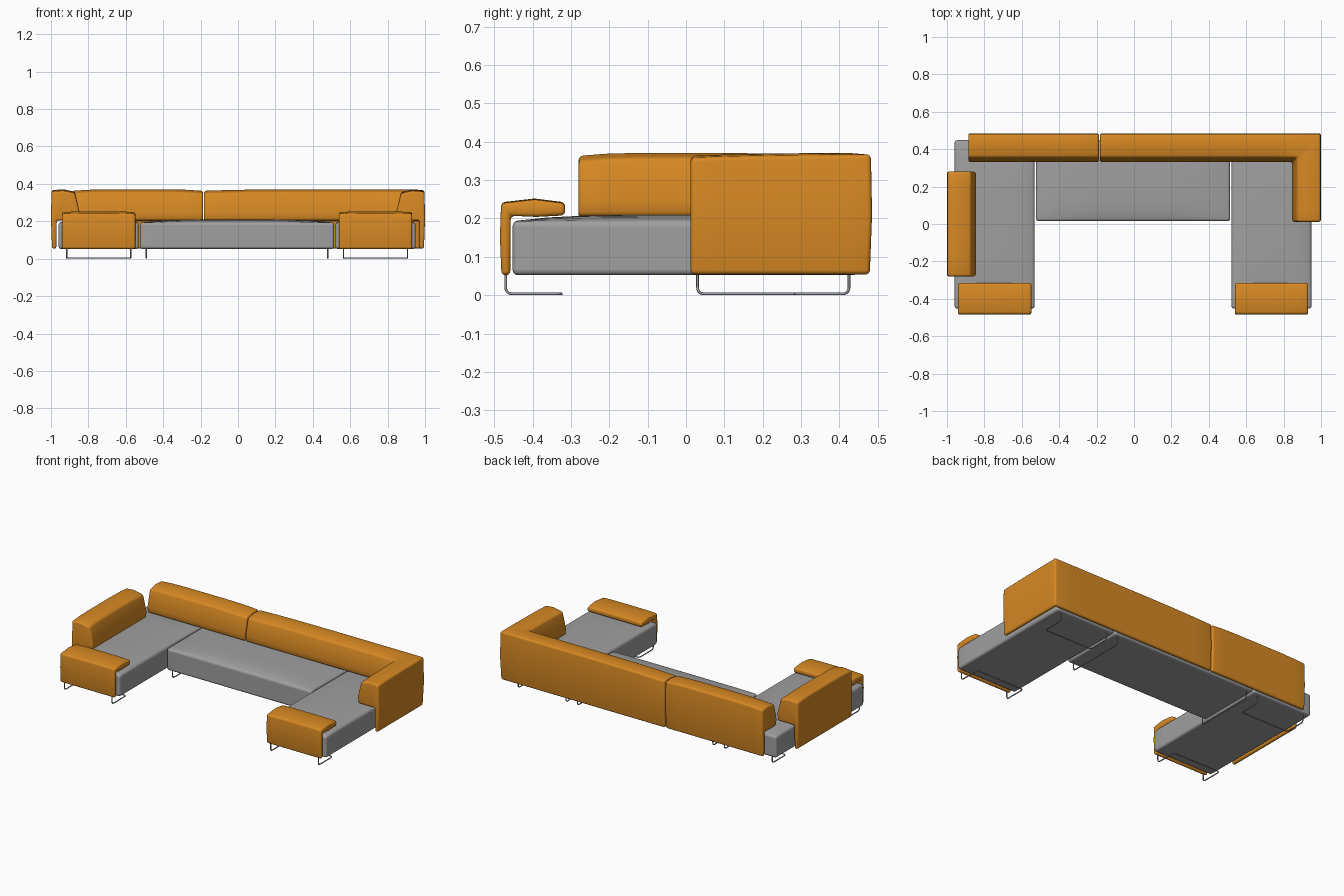
import bpy, bmesh, math
from mathutils import Vector

cube = bpy.data.objects.get("Cube")
if cube:
    bpy.data.objects.remove(cube, do_unlink=True)


def material(name, color):
    mat = bpy.data.materials.new(name)
    mat.use_nodes = True
    mat.diffuse_color = (*color, 1)
    mat.node_tree.nodes["Principled BSDF"].inputs["Base Color"].default_value = (*color, 1)
    return mat


ORANGE = material("orange fabric", (0.68, 0.25, 0.017))
GREY = material("grey fabric", (0.35, 0.35, 0.35))
STEEL = material("steel wire", (0.33, 0.33, 0.33))


def activate(obj):
    bpy.ops.object.select_all(action="DESELECT")
    obj.select_set(True)
    bpy.context.view_layer.objects.active = obj


def finish(name, bm, mat, radius):
    """Turn a bmesh into a softly rounded, smooth shaded object."""
    bmesh.ops.recalc_face_normals(bm, faces=bm.faces)
    mesh = bpy.data.meshes.new(name)
    bm.to_mesh(mesh)
    bm.free()
    mesh.materials.append(mat)
    obj = bpy.data.objects.new(name, mesh)
    bpy.context.collection.objects.link(obj)
    bevel = obj.modifiers.new("rounded edges", "BEVEL")
    bevel.width = radius
    bevel.segments = 4
    bevel.limit_method = "ANGLE"
    bevel.angle_limit = math.radians(40)
    activate(obj)
    bpy.ops.object.modifier_apply(modifier=bevel.name)
    bpy.ops.object.shade_smooth_by_angle(angle=math.radians(35))
    return obj


def seat(name, x0, x1, y0, y1, z0=0.052, z1=0.193, crown=0.016):
    """Box cushion with a gently crowned top."""
    bm = bmesh.new()
    bmesh.ops.create_cube(bm, size=2)
    bmesh.ops.subdivide_edges(bm, edges=bm.edges[:], cuts=9, use_grid_fill=True)
    for v in bm.verts:
        u, w, h = v.co
        z = z0 + (z1 - z0) * (h + 1) / 2
        if h > 0.99:
            z += crown * (1 - u ** 4) * (1 - w ** 4)
        v.co = ((x0 + x1) / 2 + u * (x1 - x0) / 2, (y0 + y1) / 2 + w * (y1 - y0) / 2, z)
    return finish(name, bm, GREY, 0.015)


def sweep(name, path, profile, steps=8, drop=0.008, radius=0.012):
    """Carry an (inward, height) profile along a path, mitred at corners."""
    pts = [Vector(p) for p in path]
    dirs = [(b - a).normalized() for a, b in zip(pts, pts[1:])]
    inward = [Vector((-d.y, d.x)) for d in dirs]
    corner = [inward[0]] + [a + b for a, b in zip(inward, inward[1:])] + [inward[-1]]
    lengths = [(b - a).length for a, b in zip(pts, pts[1:])]
    top = max(z for _, z in profile)
    bm = bmesh.new()
    rings = []
    for i in range(len(dirs)):
        for s in range(0 if i == 0 else 1, steps + 1):
            f = s / steps
            p = pts[i].lerp(pts[i + 1], f)
            # only the mitre station leans; the others stay square to the path
            n = corner[i + 1] if s == steps else (corner[i] if s == 0 else inward[i])
            t = (sum(lengths[:i]) + f * lengths[i]) / sum(lengths)
            sag = drop * abs(2 * t - 1) ** 4
            ring = []
            for d, z in profile:
                q = p + n * d
                if n != inward[i] or len(dirs) == 1:
                    pass
                else:
                    # slide stations along so that they never cross the mitre
                    full_a = pts[i] + corner[i] * d
                    full_b = pts[i + 1] + corner[i + 1] * d
                    q = full_a.lerp(full_b, f)
                ring.append(bm.verts.new((q.x, q.y, z - (sag if z > top - 0.03 else 0))))
            rings.append(ring)
    count = len(profile)
    for a, b in zip(rings, rings[1:]):
        for k in range(count):
            m = (k + 1) % count
            bm.faces.new((a[k], a[m], b[m], b[k]))
    bm.faces.new(rings[0])
    bm.faces.new(rings[-1])
    return finish(name, bm, ORANGE, radius)


def wire(name, points, bend=0.018, thickness=0.0035):
    """Bent steel rod with rounded corners."""
    pts = [Vector(p) for p in points]
    path = [pts[0]]
    for a, b, c in zip(pts, pts[1:], pts[2:]):
        start = b + (a - b).normalized() * bend
        end = b + (c - b).normalized() * bend
        for k in range(6):
            t = k / 5
            path.append(start.lerp(b, t).lerp(b.lerp(end, t), t))
    path.append(pts[-1])
    curve = bpy.data.curves.new(name, "CURVE")
    curve.dimensions = "3D"
    curve.bevel_depth = thickness
    curve.bevel_resolution = 2
    curve.use_fill_caps = True
    spline = curve.splines.new("POLY")
    spline.points.add(len(path) - 1)
    for point, co in zip(spline.points, path):
        point.co = (*co, 1)
    curve.materials.append(STEEL)
    obj = bpy.data.objects.new(name, curve)
    bpy.context.collection.objects.link(obj)
    activate(obj)
    bpy.ops.object.convert(target="MESH")
    bpy.ops.object.shade_smooth_by_angle(angle=math.radians(50))


# Profiles: hanging outer panel with a cushion folded over the seat
BACK = [(0.006, 0.054), (0.029, 0.054), (0.031, 0.205), (0.148, 0.205), (0.154, 0.245),
        (0.128, 0.358), (0.065, 0.371), (0.003, 0.366), (0, 0.21)]
ARM = [(0.004, 0.052), (0.027, 0.052), (0.028, 0.207), (0.095, 0.204), (0.17, 0.208),
       (0.17, 0.242), (0.09, 0.252), (0.003, 0.242), (0, 0.15)]

# Seats, front armrests and looped legs of the two chaises
FLOOR = 0.0035
for side, cx in (("right", -0.745), ("left", 0.735)):
    seat(side + "_chaise_seat", cx - 0.214, cx + 0.214, -0.452, 0.448)
    sweep(side + "_front_armrest", [(cx - 0.196, -0.485), (cx + 0.196, -0.485)], ARM, drop=0.003)
    for end, y_out, y_in in (("front", -0.47, -0.325), ("rear", 0.425, 0.285)):
        xa, xb = cx - 0.171, cx + 0.171
        wire(f"{side}_{end}_leg", [(xa, y_out, 0.06), (xa, y_out, FLOOR), (xa, y_in, FLOOR),
                                   (xb, y_in, FLOOR), (xb, y_out, FLOOR), (xb, y_out, 0.06)])

# Middle seat with a runner leg at each end
seat("middle_seat", -0.524, 0.514, 0.015, 0.448)
for side, x in (("right", -0.49), ("left", 0.48)):
    wire(side + "_middle_leg", [(x, 0.03, 0.06), (x, 0.03, FLOOR), (x, 0.425, FLOOR), (x, 0.425, 0.06)])

# Backrests
sweep("corner_backrest", [(1, 0.012), (1, 0.485), (-0.182, 0.485)], BACK)
sweep("rear_backrest", [(-0.187, 0.485), (-0.886, 0.485)], BACK)
sweep("side_backrest", [(-1, 0.28), (-1, -0.28)], BACK)
